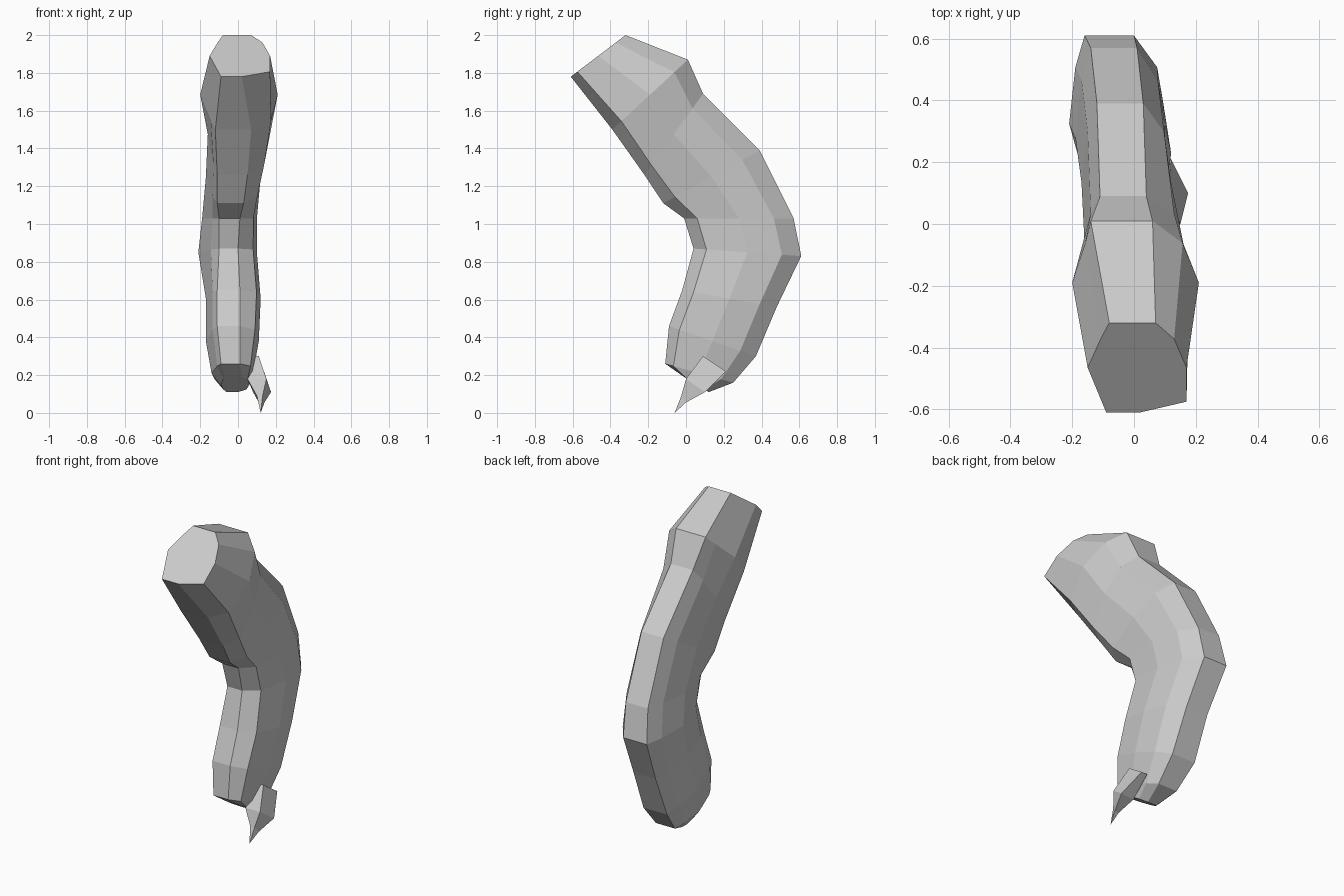
import bpy, bmesh

cube = bpy.data.objects.get("Cube")
if cube:
    bpy.data.objects.remove(cube, do_unlink=True)

grey = bpy.data.materials.new("plain grey")
grey.use_nodes = True
colour = (0.6, 0.6, 0.6, 1)
grey.diffuse_color = colour
grey.node_tree.nodes["Principled BSDF"].inputs["Base Color"].default_value = colour


def loft(name, rings, tip=None):
    """Skin a list of closed rings, with flat ends or a pointed tip."""
    bm = bmesh.new()
    loops = [[bm.verts.new(p) for p in ring] for ring in rings]
    for a, b in zip(loops, loops[1:]):
        for i in range(len(a)):
            j = (i + 1) % len(a)
            bm.faces.new((a[i], a[j], b[j], b[i]))
    bm.faces.new(loops[0])
    last = loops[-1]
    if tip:
        point = bm.verts.new(tip)
        for i in range(len(last)):
            bm.faces.new((last[i], last[(i + 1) % len(last)], point))
    else:
        bm.faces.new(last)
    bmesh.ops.recalc_face_normals(bm, faces=bm.faces)
    mesh = bpy.data.meshes.new(name)
    bm.to_mesh(mesh)
    bm.free()
    mesh.materials.append(grey)
    bpy.context.collection.objects.link(bpy.data.objects.new(name, mesh))


def section(front, back, sides, front_x, back_x, front_full, back_full):
    """Ten-sided slice; the fullness sets how square each corner is."""
    def at(x, t):
        return (x, front[0] + (back[0] - front[0]) * t,
                front[1] + (back[1] - front[1]) * t)

    def flank(s):
        f, m, b = front_x[s], sides[s], back_x[s]
        return [at(f, 0), at(f + (m - f) * front_full[s], 0.12), at(m, 0.5),
                at(b + (m - b) * back_full[s], 0.82), at(b, 1)]
    return flank(0) + flank(1)[::-1]


# Corner fullness (right, left) shared by most slices
FRONT = (.4, .8)
BACK = (.6, .75)

# Bent limb: front (y, z), back (y, z), side x, front x, back x, fullness
limb = [
    ((-.61, 1.78), (-.32, 2.0), (-.15, .17), (-.09, .02), (-.08, .07), (.24, 1), (.4, .6)),
    ((-.39, 1.50), (.01, 1.87), (-.20, .21), (-.12, .07), (-.14, .06), (.3, .75), (.3, .65)),
    ((-.22, 1.26), (.09, 1.69), (-.16, .16), (-.11, .05), (-.11, .04), FRONT, BACK),
    ((-.12, 1.11), (.39, 1.39), (-.17, .12), (-.11, .03), (-.12, .03), FRONT, BACK),
    ((-.01, 1.03), (.57, 1.03), (-.19, .10), (-.10, .01), (-.14, .01), FRONT, BACK),
    ((.04, .87), (.61, .83), (-.21, .10), (-.10, .00), (-.16, .00), FRONT, BACK),
    ((-.02, .65), (.48, .56), (-.17, .12), (-.11, .01), (-.13, .02), FRONT, BACK),
    ((-.09, .46), (.37, .30), (-.17, .11), (-.11, .01), (-.13, .03), FRONT, BACK),
    ((-.11, .26), (.25, .16), (-.14, .08), (-.09, .01), (-.10, .03), FRONT, BACK),
    ((-.01, .19), (.12, .11), (-.09, .06), (-.07, .02), (-.06, .00), FRONT, BACK),
]
loft("limb", [section(*row) for row in limb])

# Small hooked claw on the left side of the lower end
claw = [
    [(.08, .09, .30), (.11, .09, .30), (.12, .21, .22), (.08, .21, .22)],
    [(.05, .00, .18), (.15, .00, .18), (.175, .10, .11), (.08, .09, .11)],
    [(.10, -.025, .09), (.13, -.025, .09), (.14, .00, .055), (.11, .00, .055)],
]
loft("claw", claw, tip=(.12, -.06, 0))
